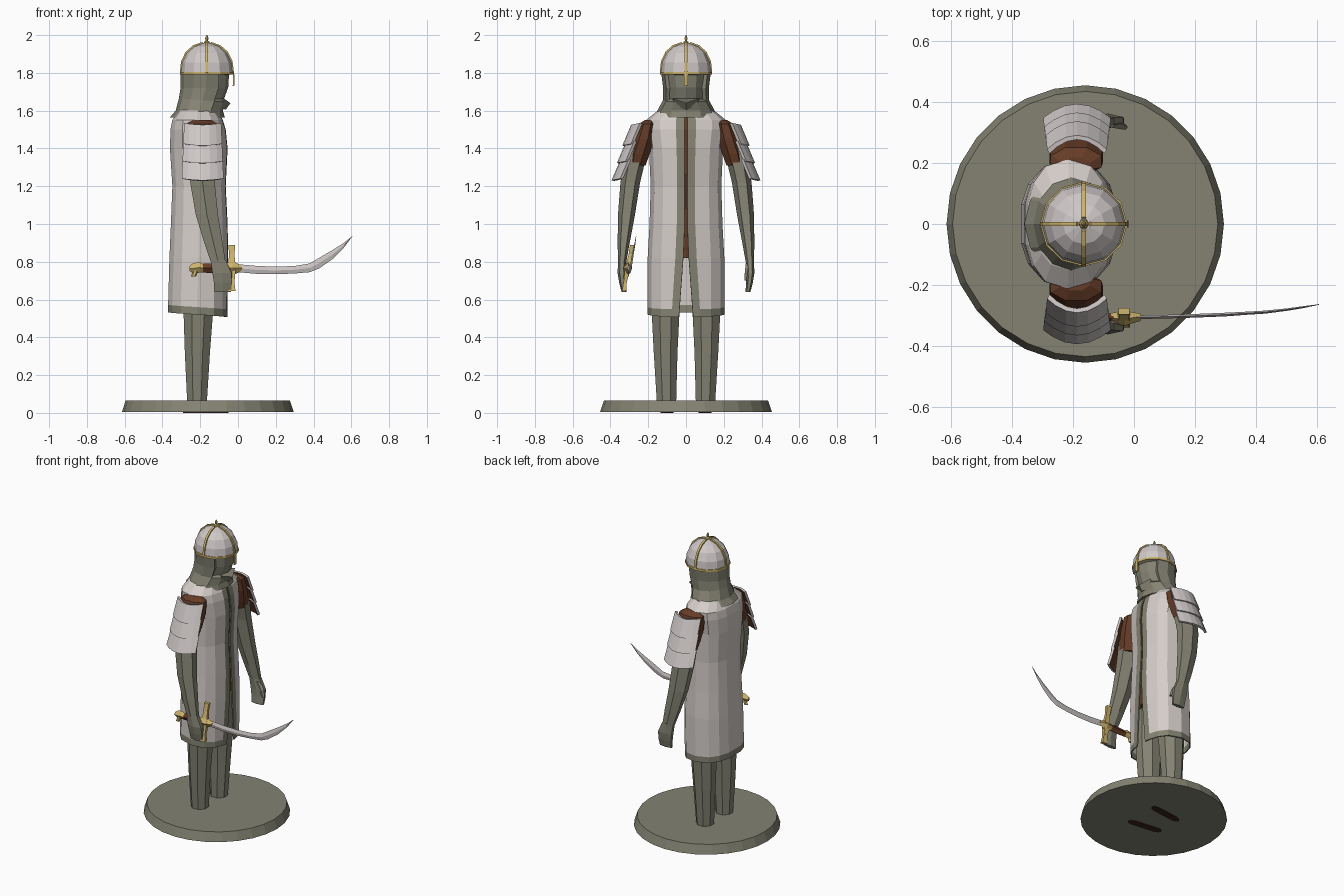
import bpy, bmesh, math
from mathutils import Vector as V


def mat(name, r, g, b):
    m = bpy.data.materials.new(name)
    m.diffuse_color = (r, g, b, 1)
    return m


OLIVE = mat("olive mail", 0.23, 0.225, 0.17)
WHITE = mat("pale cloth", 0.66, 0.61, 0.58)
STEEL = mat("pale steel", 0.62, 0.58, 0.57)
BROWN = mat("brown leather", 0.13, 0.045, 0.02)
GOLD = mat("gold", 0.62, 0.46, 0.15)
DARK = mat("dark sole", 0.04, 0.016, 0.008)
CX = -0.165          # body axis


def finish(name, bm, mats):
    bmesh.ops.recalc_face_normals(bm, faces=bm.faces)
    me = bpy.data.meshes.new(name)
    bm.to_mesh(me)
    bm.free()
    for m in mats:
        me.materials.append(m)
    ob = bpy.data.objects.new(name, me)
    bpy.context.collection.objects.link(ob)
    return ob


def loft(name, rings, mats, closed=True, caps=True, rule=None):
    """Skin a list of equal-length rings; rule(row, column) gives the material."""
    bm = bmesh.new()
    vs = [[bm.verts.new(p) for p in r] for r in rings]
    n = len(rings[0])
    for i in range(len(vs) - 1):
        for j in range(n if closed else n - 1):
            k = (j + 1) % n
            f = bm.faces.new((vs[i][j], vs[i][k], vs[i + 1][k], vs[i + 1][j]))
            if rule:
                f.material_index = rule(i, j)
    if closed and caps:
        bm.faces.new(vs[0])
        bm.faces.new(vs[-1])
    return finish(name, bm, mats)


def oval(x, y, z, a, b, n=8, turn=0.0, tilt=0.0):
    """Horizontal oval; tilt raises the front."""
    out = []
    for i in range(n):
        t = 2 * math.pi * (i + turn) / n
        out.append(V((x + a * math.cos(t), y + b * math.sin(t), z + tilt * math.cos(t))))
    return out


def strip(name, path, side, out, w, d, m):
    """Flat bar along a path, w half wide and d thick."""
    side, out = V(side) * w, V(out)
    return loft(name, [[V(p) - side, V(p) + side, V(p) + side + out * d, V(p) - side + out * d]
                       for p in path], [m])


# Round stand
loft("stand", [oval(-0.16, 0, 0.004, 0.455, 0.455, 28), oval(-0.16, 0, 0.065, 0.435, 0.435, 28)], [OLIVE])

# Legs and soles
for s, side in ((-1, "right"), (1, "left")):
    loft(side + "_leg", [oval(-0.217, s * 0.103, 0.05, 0.056, 0.055, 8, .5),
                         oval(-0.215, s * 0.108, 0.32, 0.072, 0.068, 8, .5),
                         oval(-0.21, s * 0.108, 0.54, 0.085, 0.08, 8, .5),
                         oval(-0.21, s * 0.10, 0.84, 0.095, 0.085, 8, .5)], [OLIVE])
    sole = []
    for i in range(16):
        t = 2 * math.pi * i / 16
        c = math.cos(t)
        sole.append((-0.17 + 0.12 * c, s * (0.10 + 0.015 * c) + (0.034 + 0.01 * math.cos(2 * t)) * math.sin(t)))
    loft(side + "_sole", [[V((x, y, z)) for x, y in sole] for z in (0, 0.006)], [DARK])

# Leather body seen through the coat opening
loft("inner_body", [oval(-0.21, 0, z, a, b, 12) for z, a, b in
                    ((0.82, 0.125, 0.17), (1.2, 0.125, 0.16), (1.5, 0.115, 0.16), (1.57, 0.08, 0.10))], [BROWN])

# Long coat, open at the front: height, back x, front x, half width, gap angle
COAT = [(0.52, -0.375, -0.055, 0.203, 9), (0.56, -0.375, -0.055, 0.203, 8), (0.82, -0.368, -0.052, 0.203, 3),
        (1.0, -0.36, -0.055, 0.193, 1.5), (1.2, -0.352, -0.065, 0.187, 1.5), (1.4, -0.365, -0.055, 0.196, 1.5),
        (1.5, -0.362, -0.065, 0.212, 1.5), (1.55, -0.352, -0.08, 0.212, 1.5), (1.60, -0.32, -0.11, 0.15, 1.5),
        (1.62, -0.29, -0.13, 0.10, 1.5)]
rings = []
for z, xb, xf, b, gap in COAT:
    half = [gap, gap + 11, 38, 62, 90, 118, 142, 164]
    ring = []
    for t in half + [360 - h for h in reversed(half)]:
        c, q = math.cos(math.radians(t)), math.sin(math.radians(t))
        x = (xb + xf) / 2 + (xf - xb) / 2 * math.copysign(abs(c) ** 0.8, c)
        dz = -0.012 * c if z < 0.6 else 0
        ring.append(V((x, b * math.copysign(abs(q) ** 0.9, q), z + dz)))
    rings.append(ring)
coat = loft("coat", rings, [WHITE, OLIVE], closed=False,
            rule=lambda i, j: 1 if i == 0 or j in (0, 14) else 0)
thick = coat.modifiers.new("thickness", 'SOLIDIFY')
thick.thickness = 0.008

# Arms, sleeves, hands and shoulder plates
for s, side in ((-1, "right"), (1, "left")):
    loft(side + "_sleeve", [oval(-0.19, s * y, z, a, b, 8, .5) for y, z, a, b in
                            ((0.19, 1.55, 0.05, 0.03), (0.205, 1.53, 0.09, 0.05), (0.225, 1.45, 0.095, 0.06),
                             (0.25, 1.37, 0.085, 0.062), (0.265, 1.31, 0.07, 0.055))], [BROWN])
    loft(side + "_arm", [oval(x, s * y, z, a, b, 6, .5) for x, y, z, a, b in
                         ((-0.19, 0.26, 1.40, 0.08, 0.06), (-0.188, 0.295, 1.22, 0.075, 0.052),
                          (-0.165, 0.315, 1.05, 0.068, 0.045), (-0.13, 0.33, 0.90, 0.056, 0.032),
                          (-0.105, 0.338, 0.80, 0.045, 0.022))], [OLIVE])
    loft(side + "_hand", [oval(x, s * y, z, a, b, 6, .5) for x, y, z, a, b in
                          ((-0.105, 0.338, 0.81, 0.046, 0.022), (-0.085, 0.34, 0.74, 0.058, 0.022),
                           (-0.08, 0.336, 0.69, 0.055, 0.018), (-0.08, 0.328, 0.64, 0.05, 0.013))], [OLIVE])
    loft(side + "_thumb", [oval(x, s * y, z, a, a * .8, 5) for x, y, z, a in
                           ((-0.08, 0.333, 0.79, 0.022), (-0.05, 0.325, 0.745, 0.018),
                            (-0.032, 0.318, 0.70, 0.012))], [OLIVE])
    for tier in range(3):
        rows = []
        for z, flare in ((1.525 - tier * 0.095, 0.0), (1.415 - tier * 0.092, 0.012)):
            ye = 0.245 + (1.525 - z) * 0.31 + flare
            hw = 0.098 + tier * 0.004 + flare * 0.4
            ts = [-1, -0.72, -0.36, 0, 0.36, 0.72, 1]
            outer = [V((-0.187 + hw * t, s * (ye + 0.046 * (1 - t * t)), z - 0.01 * (1 - t * t) + 0.01)) for t in ts]
            inner = [p - V((0.008 * t, s * 0.014, 0.003)) for p, t in zip(outer, ts)]
            rows.append(outer + inner[::-1])
        loft(f"{side}_shoulder_plate_{tier + 1}", rows, [STEEL, BROWN],
             rule=lambda i, j: 1 if 7 <= j <= 12 else 0)

# Mail hood with a recessed face: height, centre, half depth, half width, front tilt
HOOD = [(1.565, -0.215, 0.145, 0.158, 0.0), (1.60, -0.205, 0.125, 0.152, 0.0),
        (1.655, -0.188, 0.125, 0.122, -0.01), (1.72, -0.17, 0.134, 0.121, 0.0),
        (1.80, -0.167, 0.136, 0.131, 0.0)]
hood = loft("mail_hood", [oval(c, 0, z, a, b, 12, 0, t) for z, c, a, b, t in HOOD], [OLIVE])
bm = bmesh.new()
bm.from_mesh(hood.data)
face = [f for f in bm.faces if 1.64 < f.calc_center_median().z < 1.79
        and f.calc_center_median().x > -0.10 and abs(f.normal.z) < 0.8]
bmesh.ops.inset_region(bm, faces=face, thickness=0.012, depth=-0.016)
bm.to_mesh(hood.data)
bm.free()
# Veil point under the chin
loft("chin_veil", [[V((-0.075, -0.075, 1.665)), V((-0.04, 0, 1.64)), V((-0.075, 0.075, 1.665)), V((-0.14, 0, 1.66))],
                   [V((-0.10, -0.05, 1.62)), V((-0.065, 0, 1.605)), V((-0.10, 0.05, 1.62)), V((-0.15, 0, 1.62))]],
     [OLIVE])

# Helmet dome, rim, ribs, nose guard and spike
DOME = [(1.795, 0.139), (1.855, 0.132), (1.905, 0.108), (1.94, 0.068), (1.957, 0.02)]
loft("helmet", [oval(CX, 0, z, r, r * 0.97, 12) for z, r in DOME], [STEEL])
loft("helmet_rim", [oval(CX, 0, z, r, r * 0.97, 12) for z, r in
                    ((1.792, 0.137), (1.792, 0.143), (1.806, 0.143), (1.806, 0.137))], [GOLD], caps=False)
for k, part in enumerate(("front", "left", "back", "right")):
    d = V((round(math.cos(k * math.pi / 2)), round(math.sin(k * math.pi / 2)), 0))
    scale = 0.97 if k % 2 else 1.0
    path = [V((CX, 0, z)) + d * (r * scale - 0.002) for z, r in DOME]
    strip("helmet_rib_" + part, path, (-d.y, d.x, 0), d * 0.7 + V((0, 0, 0.7)), 0.007, 0.009, GOLD)
strip("nose_guard", [(-0.03, 0, 1.81), (-0.026, 0, 1.775), (-0.028, 0, 1.73)], (0, 1, 0), (1, 0, 0), 0.011, 0.008, GOLD)
loft("helmet_spike", [oval(CX, 0, z, r, r, 6) for z, r in
                      ((1.95, 0.02), (1.965, 0.014), (1.97, 0.006), (1.982, 0.009), (1.99, 0.007), (2.0, 0.002))],
     [GOLD])


# Curved sword held forward in the right hand
def along_x(stations):
    """Diamond sections: x, y, z, half height, half thickness."""
    return [[V((x, y, z + h)), V((x, y + t, z)), V((x, y, z - h)), V((x, y - t, z))] for x, y, z, h, t in stations]


loft("sword_blade", along_x([(0.0, -0.306, 0.766, 0.021, 0.006), (0.1, -0.304, 0.757, 0.021, 0.006),
                             (0.2, -0.301, 0.754, 0.020, 0.006), (0.3, -0.297, 0.758, 0.020, 0.006),
                             (0.38, -0.292, 0.768, 0.023, 0.005), (0.43, -0.289, 0.793, 0.028, 0.005),
                             (0.50, -0.281, 0.838, 0.024, 0.004), (0.56, -0.272, 0.887, 0.013, 0.003),
                             (0.606, -0.264, 0.936, 0.001, 0.001)]), [STEEL])
loft("sword_grip", along_x([(-0.215, -0.312, 0.766, 0.022, 0.015), (-0.13, -0.311, 0.766, 0.026, 0.017),
                            (-0.05, -0.309, 0.766, 0.022, 0.015)]), [BROWN])
loft("sword_pommel", along_x([(-0.185, -0.312, 0.766, 0.022, 0.018), (-0.205, -0.312, 0.77, 0.028, 0.02),
                              (-0.235, -0.312, 0.765, 0.028, 0.018), (-0.258, -0.312, 0.765, 0.012, 0.01)]), [GOLD])
loft("pommel_hook", [oval(x, -0.312, z, 0.014, 0.011, 6) for x, z in ((-0.22, 0.765), (-0.236, 0.722))], [GOLD])
loft("sword_guard", [oval(-0.033, y, z, a, b, 4, .5) for y, z, a, b in
                     ((-0.328, 0.645, 0.028, 0.016), (-0.322, 0.69, 0.02, 0.012), (-0.309, 0.766, 0.03, 0.02),
                      (-0.295, 0.84, 0.02, 0.012), (-0.286, 0.89, 0.026, 0.015))], [GOLD])
loft("guard_collar", along_x([(-0.075, -0.31, 0.766, 0.02, 0.018), (-0.03, -0.309, 0.766, 0.04, 0.024),
                              (0.022, -0.306, 0.766, 0.012, 0.012)]), [GOLD])
